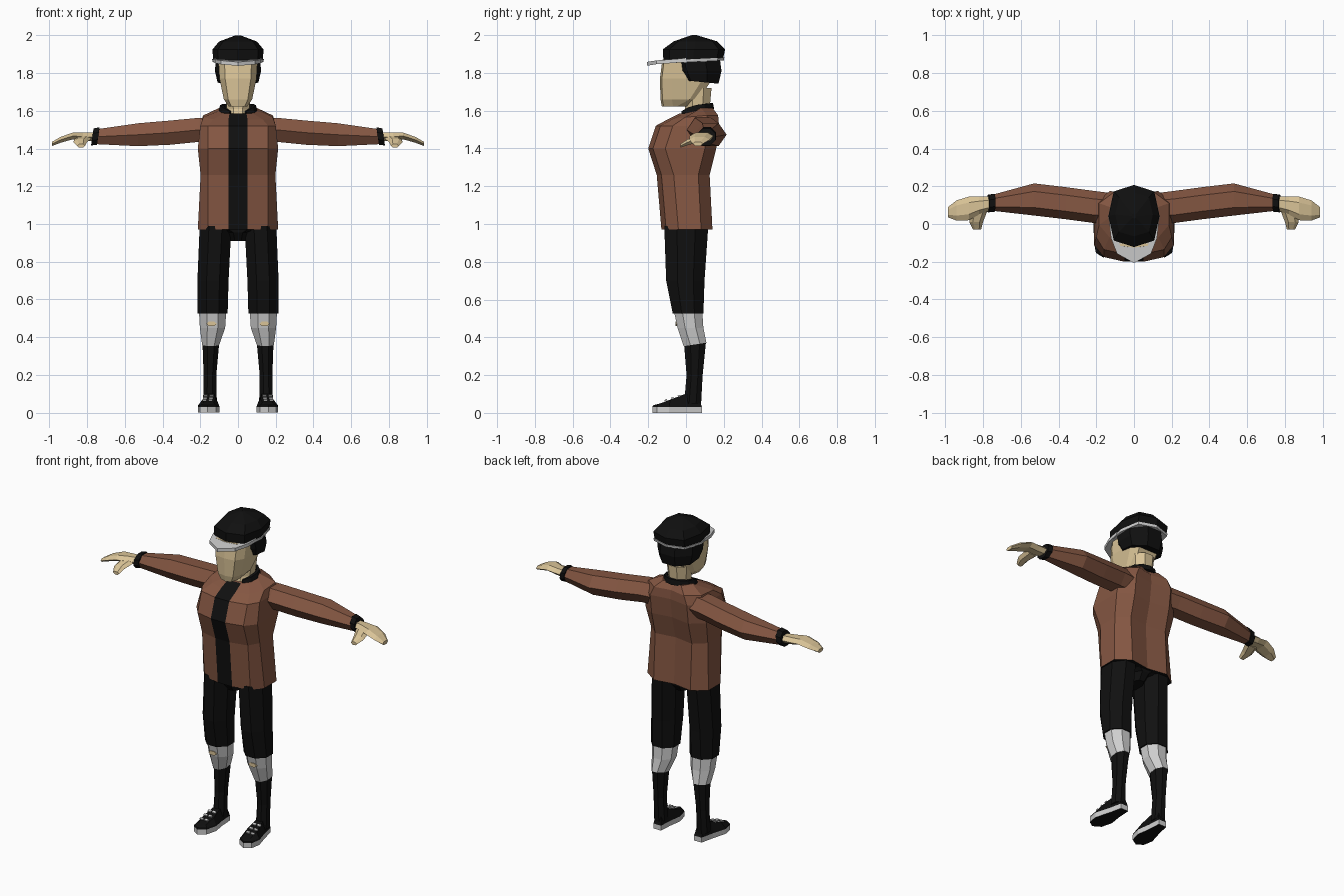
import bpy, bmesh, math
from mathutils import Vector

if "Cube" in bpy.data.objects:
    bpy.data.objects.remove(bpy.data.objects["Cube"])


def material(name, rgb):
    m = bpy.data.materials.new(name)
    m.diffuse_color = (*rgb, 1)
    m.use_nodes = True
    m.node_tree.nodes["Principled BSDF"].inputs["Base Color"].default_value = m.diffuse_color
    return m


BROWN = material("brown_leather", (0.235, 0.095, 0.055))
BLACK = material("black_cloth", (0.005, 0.005, 0.005))
SKIN = material("skin", (0.70, 0.55, 0.31))
GREY = material("light_grey", (0.62, 0.62, 0.62))


def loft(name, rings, mats, rule=None, mirror=False):
    """Skin a list of equal-length point rings, cap both ends, colour faces by rule."""
    bm = bmesh.new()
    vs = [[bm.verts.new(p) for p in r] for r in rings]
    n = len(rings[0])
    for a, b in zip(vs, vs[1:]):
        for i in range(n):
            j = (i + 1) % n
            bm.faces.new((a[i], a[j], b[j], b[i]))
    bm.faces.new(vs[0])
    bm.faces.new(vs[-1])
    bmesh.ops.recalc_face_normals(bm, faces=bm.faces)
    if rule:
        for f in bm.faces:
            f.material_index = rule(f)
    me = bpy.data.meshes.new(name)
    bm.to_mesh(me)
    bm.free()
    for m in mats:
        me.materials.append(m)
    ob = bpy.data.objects.new(name, me)
    bpy.context.collection.objects.link(ob)
    if mirror:
        ob.modifiers.new("mirror", 'MIRROR').use_mirror_merge = False
    return ob


def oval(a0, a1, b0, b1, n=8, phase=0.5, diag=1.0):
    """Polygon filling the span a0..a1 by b0..b1; phase 0.5 gives flat sides."""
    pts = []
    k = 1 / math.cos(math.pi / n) if phase else 1
    for i in range(n):
        t = 2 * math.pi * (i + phase) / n
        s = k * (diag if i % 2 else 1)
        pts.append(((a0 + a1) / 2 + (a1 - a0) / 2 * s * math.cos(t),
                    (b0 + b1) / 2 + (b1 - b0) / 2 * s * math.sin(t)))
    return pts


def z_ring(z, *span, slope=0, **kw):
    return [(x, y, z + slope * y) for x, y in oval(*span, **kw)]


def x_ring(x, *span, lean=0, **kw):
    mid = (span[2] + span[3]) / 2
    return [(x + lean * (z - mid), y, z) for y, z in oval(*span, **kw)]


def y_ring(y, *span, **kw):
    return [(x, y, z) for x, z in oval(*span, **kw)]


def both(half):
    """Complete a right-hand half outline with its mirror image."""
    return half + [(-x, y, z) for x, y, z in reversed(half) if x > 0]


# Jacket: hem to neckline, black front strip and lining
def jacket_ring(z, w, yf, yb, xm=0.16, xf=0.05, drop=0):
    return both([(xf, yf, z - drop), (xm, yf + 0.025, z - drop), (w, yf + 0.09, z - drop * 0.5),
                 (w, yb - 0.06, z), (xm * 0.8, yb, z), (0, yb - 0.02, z)])


loft("jacket", [
    jacket_ring(0.97, 0.213, -0.13, 0.14),
    jacket_ring(1.26, 0.198, -0.155, 0.125),
    jacket_ring(1.40, 0.213, -0.20, 0.16),
    jacket_ring(1.52, 0.20, -0.16, 0.175),
    jacket_ring(1.575, 0.185, -0.095, 0.17, 0.13, drop=0.02),
    jacket_ring(1.615, 0.10, -0.035, 0.14, 0.08, 0.045, drop=0.03),
], [BROWN, BLACK], lambda f: int(
    f.normal.z < -0.95 or (abs(f.calc_center_median().x) < 0.01 and f.normal.y < -0.3)))

# Sleeves, cuffs and hands
six = dict(n=6, phase=0)
loft("sleeve", [
    x_ring(0.13, 0.01, 0.165, 1.425, 1.575, n=6, phase=0),
    x_ring(0.21, 0.005, 0.175, 1.425, 1.572, **six),
    x_ring(0.36, 0.025, 0.195, 1.41, 1.558, **six),
    x_ring(0.53, 0.045, 0.215, 1.403, 1.543, **six),
    x_ring(0.75, 0.07, 0.155, 1.417, 1.508, **six),
], [BROWN], mirror=True)
loft("cuff", [
    x_ring(0.74, 0.065, 0.16, 1.42, 1.513, lean=-0.15),
    x_ring(0.772, 0.062, 0.155, 1.416, 1.506, lean=-0.15),
], [BLACK], mirror=True)
loft("hand", [
    x_ring(0.76, 0.07, 0.145, 1.435, 1.487, **six),
    x_ring(0.82, 0.05, 0.145, 1.438, 1.487, **six),
    x_ring(0.875, 0.02, 0.145, 1.446, 1.487, **six),
    x_ring(0.94, 0.018, 0.125, 1.428, 1.464, **six),
    x_ring(0.985, 0.035, 0.09, 1.412, 1.437, **six),
], [SKIN], mirror=True)
loft("thumb", [
    y_ring(0.075, 0.775, 0.865, 1.435, 1.475, **six),
    y_ring(0.01, 0.80, 0.872, 1.415, 1.452, **six),
    y_ring(-0.03, 0.81, 0.852, 1.403, 1.425, **six),
], [SKIN], mirror=True)

# Collar: an open band that dips at the front
collar = []
for i in range(11):
    t = math.radians(-62 + 304 * i / 10)
    dip = 0.03 * max(0, -math.sin(t)) ** 2
    z = 1.598 + 0.01 * math.sin(t) - dip
    collar.append([(r * 1.08 * math.cos(t), 0.055 + r * math.sin(t), z + h)
                   for r, h in ((0.072, 0), (0.094, 0), (0.088, 0.032), (0.072, 0.032))])
loft("collar", collar, [BLACK])

# Neck and head
loft("neck", [z_ring(1.55, -0.06, 0.06, -0.04, 0.125),
              z_ring(1.61, -0.06, 0.06, -0.005, 0.125),
              z_ring(1.72, -0.07, 0.07, -0.005, 0.135)], [SKIN])


def head_ring(z, xf, w, yf, yb):
    return both([(0, yf, z), (xf, yf + 0.01, z), (w, yf + 0.06, z), (w, yb - 0.05, z), (xf, yb, z)])


loft("head", [
    head_ring(1.622, 0.035, 0.048, -0.128, 0.0),
    head_ring(1.66, 0.052, 0.075, -0.135, 0.07),
    head_ring(1.77, 0.068, 0.098, -0.138, 0.14),
    head_ring(1.87, 0.072, 0.104, -0.125, 0.15),
], [SKIN])
loft("hair", [
    z_ring(1.76, -0.108, 0.108, -0.035, 0.172, slope=-0.1),
    z_ring(1.81, -0.122, 0.122, -0.07, 0.188),
    z_ring(1.87, -0.118, 0.118, -0.09, 0.18),
], [BLACK])

# Cap: crown, thin band and pointed brim
oct8 = dict(phase=0, diag=1.12)
loft("cap_crown", [
    z_ring(1.868, -0.132, 0.132, -0.12, 0.195, **oct8),
    z_ring(1.925, -0.135, 0.135, -0.122, 0.207, **oct8),
    z_ring(1.967, -0.10, 0.10, -0.065, 0.165, **oct8),
    z_ring(2.0, -0.012, 0.012, 0.03, 0.055, **oct8),
], [BLACK])
loft("cap_band", [z_ring(1.856, -0.135, 0.135, -0.122, 0.2, slope=0.05, **oct8),
                  z_ring(1.871, -0.137, 0.137, -0.124, 0.203, slope=0.05, **oct8)], [GREY])
brim = both([(0, -0.207, 1.838), (0.09, -0.157, 1.846), (0.122, -0.075, 1.852), (0.13, 0.0, 1.858)])
loft("cap_brim", [brim, [(x, y, z + 0.02) for x, y, z in brim]], [GREY])

# Trousers
loft("hips", [z_ring(0.91, -0.04, 0.04, -0.07, 0.07),
              z_ring(0.955, -0.06, 0.06, -0.105, 0.105),
              z_ring(0.99, -0.19, 0.19, -0.112, 0.112)], [BLACK])
loft("trouser_leg", [
    z_ring(0.525, 0.055, 0.215, -0.07, 0.092),
    z_ring(0.70, 0.05, 0.215, -0.105, 0.098),
    z_ring(0.99, 0.035, 0.203, -0.115, 0.118),
], [BLACK], mirror=True)

# Knee-length grey stockings with a small bare patch, dark socks
loft("stocking", [
    z_ring(0.355, 0.10, 0.19, -0.012, 0.108, slope=0.15),
    z_ring(0.45, 0.068, 0.202, -0.045, 0.092),
    z_ring(0.54, 0.062, 0.207, -0.064, 0.086),
], [GREY], mirror=True)
loft("knee_patch", [y_ring(-0.056, 0.112, 0.168, 0.457, 0.485, n=6, phase=0),
                    y_ring(-0.047, 0.112, 0.168, 0.457, 0.485, n=6, phase=0)], [SKIN], mirror=True)
loft("sock", [
    z_ring(0.05, 0.112, 0.185, -0.01, 0.08),
    z_ring(0.20, 0.115, 0.182, 0.003, 0.088),
    z_ring(0.362, 0.10, 0.188, -0.01, 0.106, slope=0.15),
], [BLACK], mirror=True)

# Shoes: black underside, grey sole wall, sloping black upper
outline = [(0.115, 0.085), (0.168, 0.085), (0.187, 0.0), (0.213, -0.09), (0.202, -0.153),
           (0.162, -0.178), (0.116, -0.15), (0.098, -0.08), (0.11, 0.0)]


def upper_z(y):
    return 0.045 + 0.055 * min(1, max(0, (y + 0.17) / 0.17))


loft("shoe", [
    [(x, y, 0) for x, y in outline],
    [(x, y, 0.031) for x, y in outline],
    [(0.155 + (x - 0.155) * 0.96, -0.045 + (y + 0.045) * 0.97, 0.04) for x, y in outline],
    [(0.15 + (x - 0.15) * 0.6, -0.035 + (y + 0.035) * 0.85, upper_z(y)) for x, y in outline],
], [BLACK, GREY], lambda f: int(0.005 < f.calc_center_median().z < 0.03), mirror=True)

# Laces: three rows of paired tabs
for row, y in enumerate((-0.035, -0.07, -0.105)):
    for side in (-1, 1):
        cx = 0.154 - 0.06 * y * 1.2 + side * 0.016
        z = upper_z(y)
        base = [(cx - 0.011, y - 0.007, z - 0.004), (cx + 0.011, y - 0.007, z - 0.004),
                (cx + 0.011, y + 0.006, z), (cx - 0.011, y + 0.006, z)]
        loft(f"lace_{row}_{'inner' if side < 0 else 'outer'}",
             [base, [Vector(p) + Vector((0, -0.002, 0.007)) for p in base]], [GREY], mirror=True)
